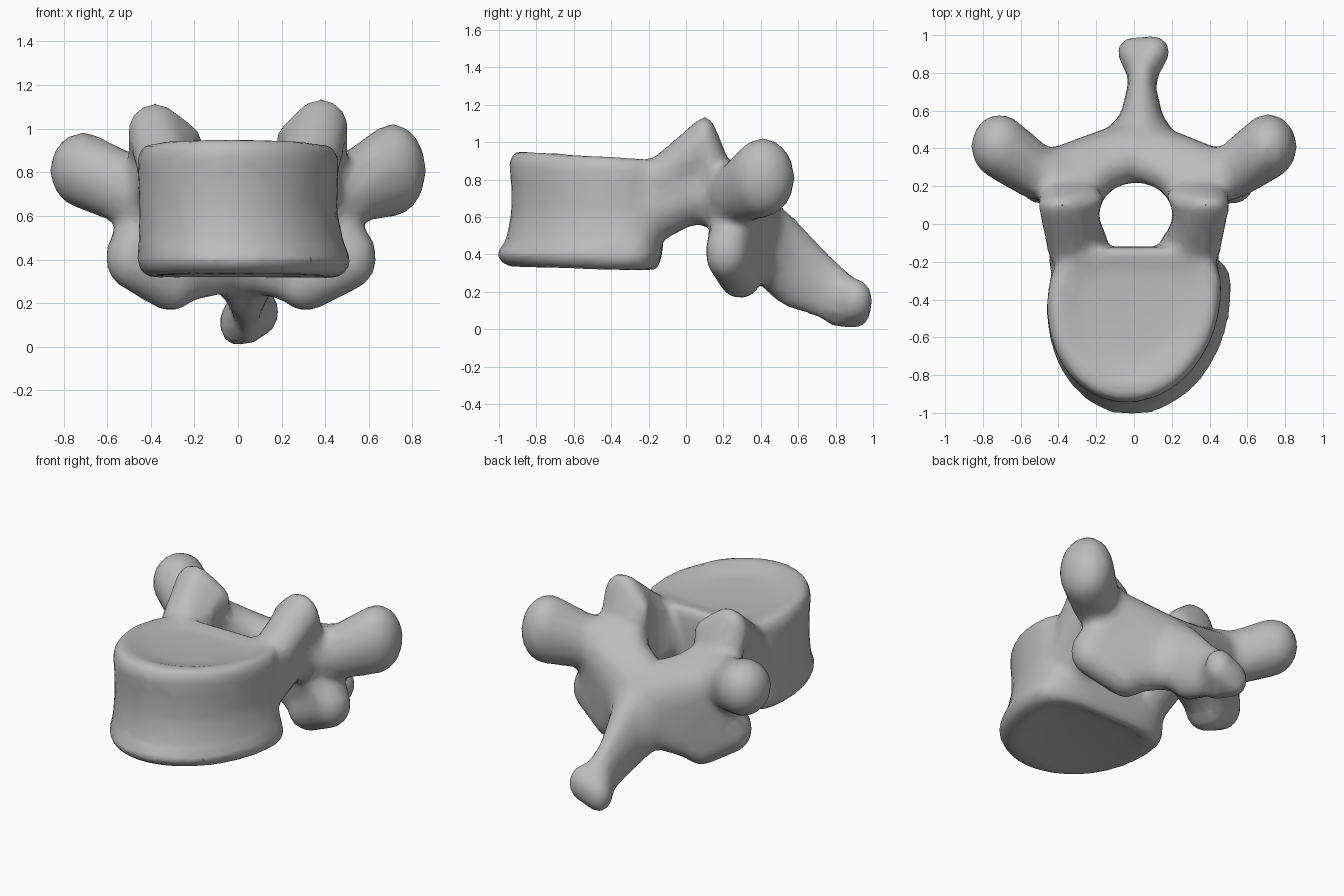
import bpy, bmesh, math
from mathutils import Vector

cube = bpy.data.objects.get("Cube")
if cube:
    bpy.data.objects.remove(cube, do_unlink=True)

bone = bpy.data.materials.new("bone grey")
bone.use_nodes = True
bone.diffuse_color = (0.5, 0.5, 0.5, 1)
bone.node_tree.nodes["Principled BSDF"].inputs["Base Color"].default_value = (0.5, 0.5, 0.5, 1)


def make_object(name, bm):
    bmesh.ops.recalc_face_normals(bm, faces=bm.faces)
    mesh = bpy.data.meshes.new(name)
    bm.to_mesh(mesh)
    bm.free()
    mesh.materials.append(bone)
    obj = bpy.data.objects.new(name, mesh)
    bpy.context.collection.objects.link(obj)
    return obj


# directions spread over a unit ball, shared by all ellipsoids
ball = [Vector((0, 0, 1)), Vector((0, 0, -1))]
for row in range(1, 8):
    tilt = math.pi * row / 8
    for step in range(16):
        turn = math.tau * step / 16
        ball.append(Vector((math.sin(tilt) * math.cos(turn),
                            math.sin(tilt) * math.sin(turn), math.cos(tilt))))


def mass(bm, blobs):
    """One hull around all ellipsoids: (centre, radii)."""
    points = [bm.verts.new(Vector(centre) + Vector(radii) * u)
              for centre, radii in blobs for u in ball]
    bmesh.ops.convex_hull(bm, input=points)
    loose = [v for v in bm.verts if not v.link_faces]
    bmesh.ops.delete(bm, geom=loose, context="VERTS")


def limb(bm, blobs):
    """Hull each neighbouring pair of ellipsoids."""
    for pair in zip(blobs, blobs[1:]):
        mass(bm, pair)


def body_ring(bm, z, size, shift, front, back, slope):
    """Rounded front, squarer back; slope tilts the ring along y."""
    ring = []
    for i in range(48):
        a = math.tau * i / 48
        c, s = math.cos(a), math.sin(a)
        power = 1 if s < 0 else 0.6
        x = 0.46 * size * math.copysign(abs(c) ** power, c)
        y = s * front if s < 0 else back * s ** power
        ring.append(bm.verts.new((x + shift + 0.07 * y, y - 0.4, z + slope * y)))
    return ring


bm = bmesh.new()

# vertebral body: flared end plates, narrow waist, dished top and bottom
levels = [(0.35, 0.55, 0.01, 0.32, 0.15, -0.01), (0.315, 0.88, 0.02, 0.52, 0.22, -0.03),
          (0.33, 1.0, 0.025, 0.58, 0.25, -0.03), (0.39, 1.07, 0.03, 0.62, 0.27, -0.02),
          (0.47, 1.02, 0.015, 0.565, 0.28, 0), (0.62, 0.98, 0, 0.535, 0.28, 0),
          (0.78, 0.99, 0, 0.535, 0.28, 0), (0.86, 1.0, 0, 0.55, 0.28, -0.04),
          (0.92, 0.95, 0, 0.52, 0.27, -0.06), (0.925, 0.86, 0, 0.47, 0.25, -0.06),
          (0.89, 0.6, 0, 0.33, 0.17, -0.05)]
rings = [body_ring(bm, *level) for level in levels]
for low, high in zip(rings, rings[1:]):
    for i in range(48):
        j = (i + 1) % 48
        bm.faces.new((low[i], low[j], high[j], high[i]))
bm.faces.new(rings[0][::-1])
bm.faces.new(rings[-1])

for side in (-1, 1):
    # pedicle
    limb(bm, [((side * 0.3, -0.22, 0.64), (0.15, 0.1, 0.21)),
              ((side * 0.3, 0.02, 0.74), (0.16, 0.12, 0.18)),
              ((side * 0.32, 0.2, 0.72), (0.17, 0.1, 0.18))])
    # upper joint process, a broad plate rising from the pedicle
    mass(bm, [((side * 0.33, -0.14, 0.8), (0.13, 0.1, 0.12)),
              ((side * 0.3, 0.06, 0.86), (0.15, 0.1, 0.12)),
              ((side * 0.38, 0.1, 1.0 + side * 0.01), (0.13, 0.07, 0.13))])
    mass(bm, [((side * 0.38, 0.1, 1.0 + side * 0.01), (0.13, 0.07, 0.13)),
              ((side * 0.26, 0.12, 0.92), (0.11, 0.08, 0.11)),
              ((side * 0.36, 0.16, 0.8), (0.14, 0.1, 0.12))])
    # transverse process
    limb(bm, [((side * 0.34, 0.22, 0.7), (0.15, 0.13, 0.19)),
              ((side * 0.53, 0.28, 0.73), (0.14, 0.15, 0.165)),
              ((side * 0.71, 0.41, 0.81), (0.155, 0.175, 0.195 + side * 0.02))])
    # lamina, sweeping from the joints back to the midline
    mass(bm, [((side * 0.3, 0.18, 0.78), (0.13, 0.1, 0.13)),
              ((side * 0.46, 0.27, 0.72), (0.1, 0.12, 0.14)),
              ((side * 0.46, 0.25, 0.44), (0.11, 0.11, 0.12)),
              ((side * 0.26, 0.32, 0.32), (0.12, 0.11, 0.12)),
              ((0.02, 0.44, 0.48), (0.14, 0.12, 0.22))])
    limb(bm, [((side * 0.32, 0.2, 0.72), (0.14, 0.1, 0.16)),
              ((0, 0.36, 0.58), (0.12, 0.14, 0.18))])
    # lower joint process
    limb(bm, [((side * 0.4, 0.26, 0.6), (0.13, 0.12, 0.12)),
              ((side * 0.5 + 0.015, 0.22, 0.41), (0.125, 0.12, 0.15)),
              ((side * 0.31, 0.29, 0.29), (0.13, 0.12, 0.13))])

# spinous process, broad at the root and knobbed at the tip
limb(bm, [((0.02, 0.4, 0.48), (0.24, 0.12, 0.22)),
          ((0.04, 0.54, 0.37), (0.12, 0.1, 0.25)),
          ((0.04, 0.72, 0.24), (0.075, 0.1, 0.18)),
          ((0.05, 0.84, 0.16), (0.09, 0.1, 0.15))])
mass(bm, [((0.04, 0.8, 0.16), (0.07, 0.1, 0.15)),
          ((-0.01, 0.91, 0.11), (0.08, 0.08, 0.11)),
          ((0.11, 0.91, 0.16), (0.08, 0.09, 0.11))])
vertebra = make_object("vertebra", bm)

# spinal canal cutter
bm = bmesh.new()
bmesh.ops.create_cone(bm, cap_ends=True, segments=32, radius1=1, radius2=1, depth=2)
for v in bm.verts:
    v.co = Vector((0.01 + 0.195 * v.co.x, 0.05 + 0.17 * v.co.y, 0.6 + v.co.z))
canal = make_object("canal_cutter", bm)
canal.hide_render = True

# fuse, hollow and soften the parts into one bone
fuse = vertebra.modifiers.new("fuse", "REMESH")
fuse.mode, fuse.voxel_size = "VOXEL", 0.02
cut = vertebra.modifiers.new("canal", "BOOLEAN")
cut.operation, cut.object, cut.solver = "DIFFERENCE", canal, "EXACT"
even = vertebra.modifiers.new("even", "REMESH")
even.mode, even.voxel_size = "VOXEL", 0.02
soft = vertebra.modifiers.new("soft", "SMOOTH")
soft.factor, soft.iterations = 0.5, 14
facets = vertebra.modifiers.new("facets", "DECIMATE")
facets.ratio = 0.12

bpy.context.view_layer.objects.active = vertebra
vertebra.select_set(True)
for name in [m.name for m in vertebra.modifiers]:
    bpy.ops.object.modifier_apply(modifier=name)
bpy.data.objects.remove(canal, do_unlink=True)
bpy.ops.object.shade_smooth_by_angle(angle=math.radians(35))
